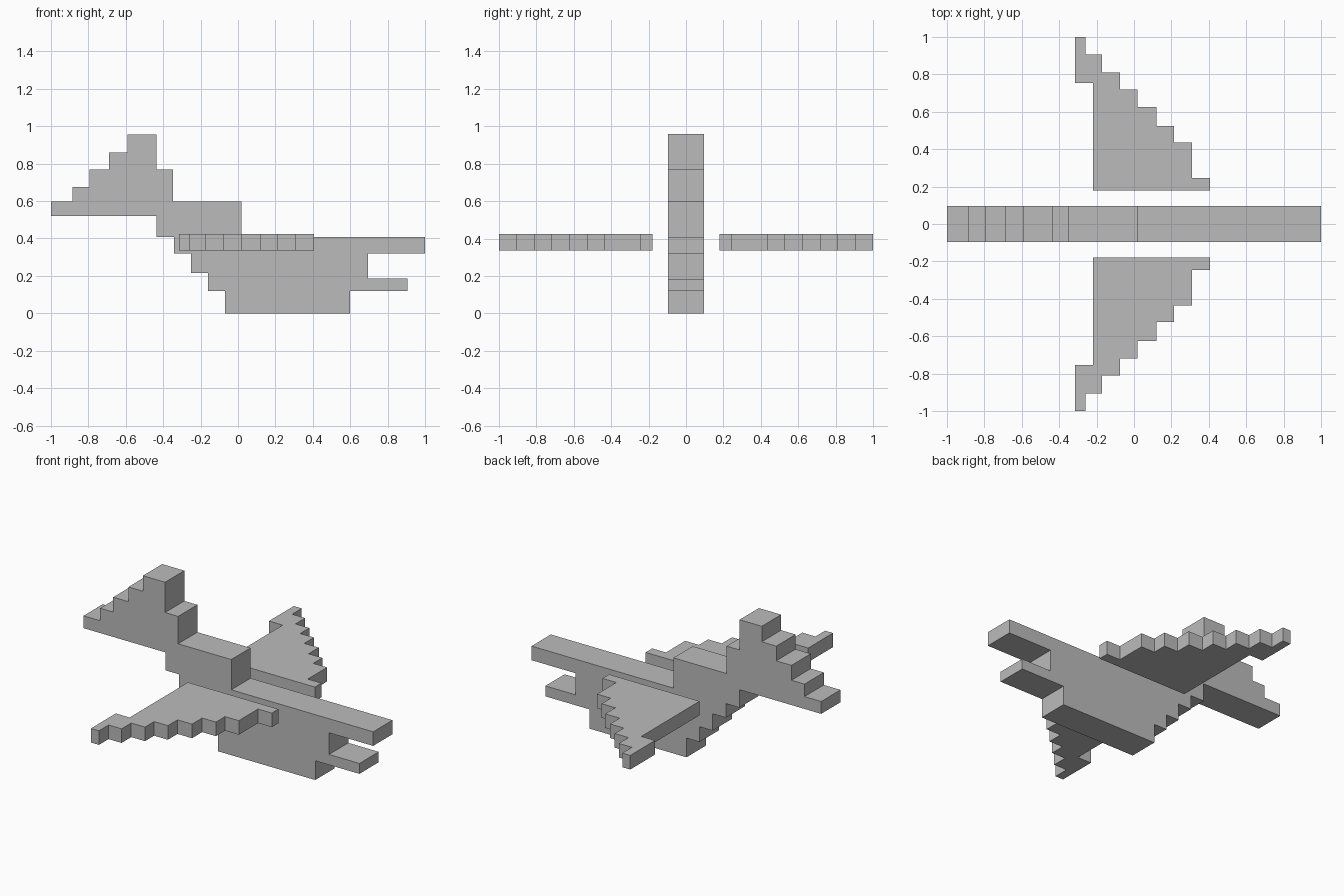
import bpy
import bmesh
from mathutils import Vector

cube = bpy.data.objects.get("Cube")
if cube:
    bpy.data.objects.remove(cube, do_unlink=True)

# Single plain grey material
GREY = (0.5, 0.5, 0.5, 1.0)
grey = bpy.data.materials.new("plain_grey")
grey.use_nodes = True
grey.diffuse_color = GREY
grey.node_tree.nodes["Principled BSDF"].inputs["Base Color"].default_value = GREY


def extrude_profile(name, points, to_3d, offset):
    """Make a flat-faced solid by extruding a 2D outline along offset."""
    bm = bmesh.new()
    face = bm.faces.new([bm.verts.new(to_3d(u, v)) for u, v in points])
    result = bmesh.ops.extrude_face_region(bm, geom=[face], use_keep_orig=True)
    moved = [g for g in result["geom"] if isinstance(g, bmesh.types.BMVert)]
    bmesh.ops.translate(bm, verts=moved, vec=Vector(offset))
    bmesh.ops.recalc_face_normals(bm, faces=bm.faces)
    mesh = bpy.data.meshes.new(name)
    bm.to_mesh(mesh)
    bm.free()
    mesh.materials.append(grey)
    obj = bpy.data.objects.new(name, mesh)
    bpy.context.collection.objects.link(obj)
    return obj


def stairs(corners):
    """Turn corners into a stepped outline: go along u first, then along v."""
    points = [corners[0]]
    for u, v in corners[1:]:
        points += [(u, points[-1][1]), (u, v)]
    return points


# Body: stepped side outline with head, neck, forked tail and belly
body_top = stairs([(-1, 0.597), (-0.885, 0.675), (-0.795, 0.768), (-0.69, 0.86),
                   (-0.59, 0.957), (-0.437, 0.768), (-0.347, 0.597), (0.02, 0.408),
                   (1, 0.32), (0.695, 0.185), (0.905, 0.12), (0.6, 0)])
body_belly = stairs([(-0.07, 0), (-0.07, 0.12), (-0.16, 0.215), (-0.25, 0.32),
                     (-0.342, 0.408), (-0.435, 0.52), (-1, 0.52)])
outline = []
for p in body_top + body_belly:
    if not outline or p != outline[-1]:
        outline.append(p)
extrude_profile("body", outline[:-1] if outline[-1] == outline[0] else outline,
                lambda x, z: (x, -0.095, z), (0, 0.19, 0))

# Wings: stepped outline from above, mirrored front to back
wing = [(-0.315, 0.755), (-0.315, 1), (-0.26, 1), (-0.26, 0.905), (-0.17, 0.905),
        (-0.17, 0.81), (-0.075, 0.81), (-0.075, 0.72), (0.02, 0.72), (0.02, 0.625),
        (0.12, 0.625), (0.12, 0.525), (0.215, 0.525), (0.215, 0.435), (0.31, 0.435),
        (0.31, 0.245), (0.405, 0.245), (0.405, 0.18), (-0.22, 0.18), (-0.22, 0.755)]
for name, side in (("front_wing", -1), ("back_wing", 1)):
    extrude_profile(name, wing, lambda x, y: (x, side * y, 0.335), (0, 0, 0.088))
